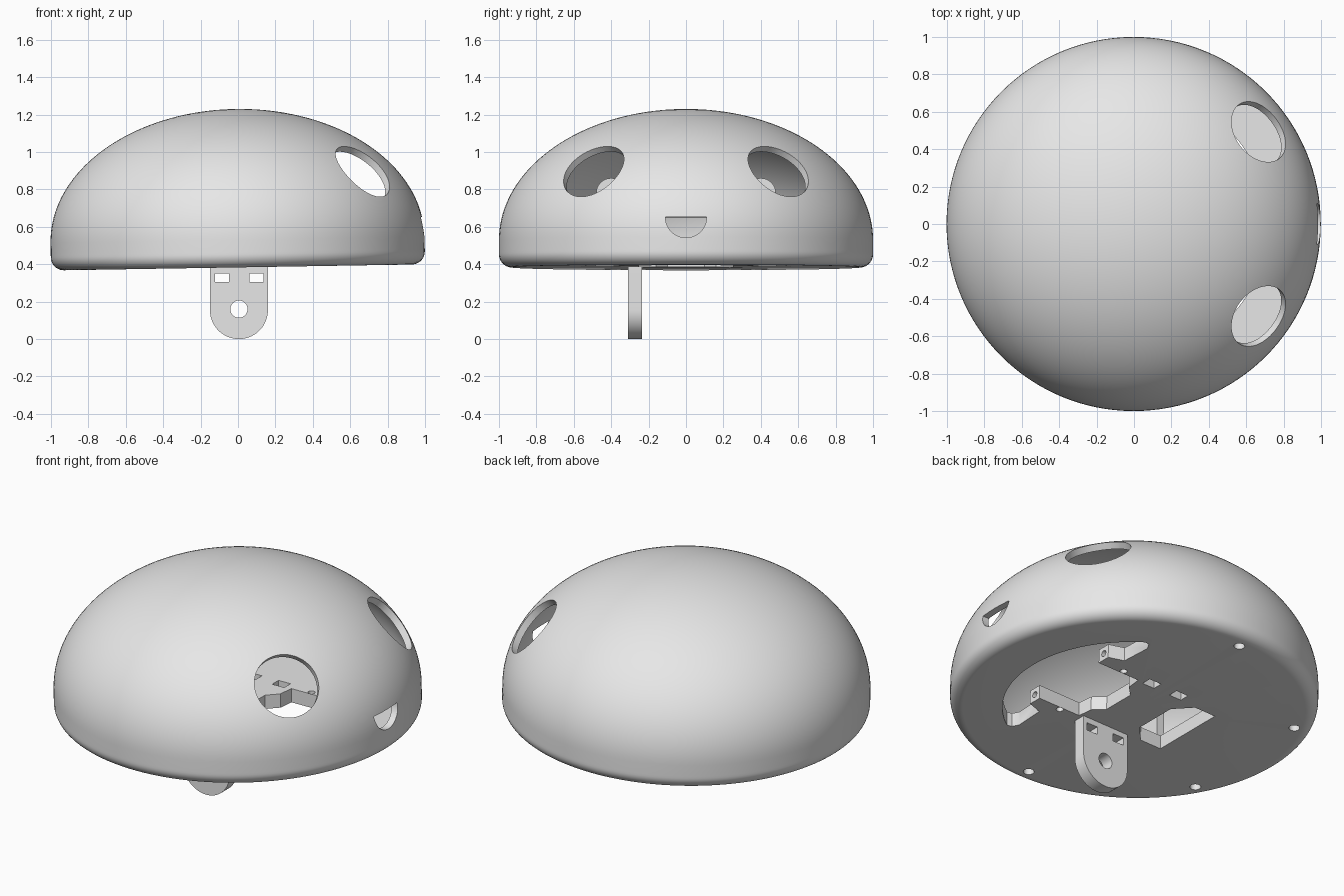
import bpy, bmesh, math
from math import sin, cos, pi, radians
from mathutils import Matrix, Vector

if "Cube" in bpy.data.objects:
    bpy.data.objects.remove(bpy.data.objects["Cube"], do_unlink=True)

grey = bpy.data.materials.new("plain grey")
grey.use_nodes = True
grey.diffuse_color = (0.8, 0.8, 0.8, 1)
grey.node_tree.nodes["Principled BSDF"].inputs["Base Color"].default_value = (0.8, 0.8, 0.8, 1)

FLOOR, SEAM, SPRING, TOP = 0.383, 0.465, 0.53, 1.23
WALL = 0.04


def finish(bm, name):
    bmesh.ops.recalc_face_normals(bm, faces=bm.faces)
    mesh = bpy.data.meshes.new(name)
    bm.to_mesh(mesh)
    bm.free()
    mesh.materials.append(grey)
    obj = bpy.data.objects.new(name, mesh)
    bpy.context.collection.objects.link(obj)
    return obj


def lathe(name, profile, steps=128):
    bm = bmesh.new()
    verts = [bm.verts.new((r, 0, z)) for r, z in profile]
    edges = [bm.edges.new(pair) for pair in zip(verts, verts[1:])]
    bmesh.ops.spin(bm, geom=verts + edges, cent=(0, 0, 0), axis=(0, 0, 1),
                   angle=2 * pi, steps=steps)
    bmesh.ops.remove_doubles(bm, verts=bm.verts, dist=0.0002)
    return finish(bm, name)


def prism(name, outline, depth, matrix=Matrix()):
    """Extrude a flat outline along its local z, then place it."""
    bm = bmesh.new()
    face = bm.faces.new([bm.verts.new((u, v, 0)) for u, v in outline])
    new = bmesh.ops.extrude_face_region(bm, geom=[face])["geom"]
    bmesh.ops.translate(bm, vec=(0, 0, depth),
                        verts=[v for v in new if isinstance(v, bmesh.types.BMVert)])
    bmesh.ops.transform(bm, matrix=matrix, verts=bm.verts)
    return finish(bm, name)


def arc(cx, cy, r, start, end, n):
    return [(cx + r * cos(radians(start + (end - start) * i / n)),
             cy + r * sin(radians(start + (end - start) * i / n))) for i in range(n + 1)]


def box(cx, cy, w, h):
    return [(cx - w / 2, cy - h / 2), (cx + w / 2, cy - h / 2),
            (cx + w / 2, cy + h / 2), (cx - w / 2, cy + h / 2)]


def disc(cx, cy, r, n=32):
    return arc(cx, cy, r, 0, 360, n)[:-1]


def cut(target, cutters):
    for cutter in cutters:
        cutter.hide_render = True
        mod = target.modifiers.new("cut", 'BOOLEAN')
        mod.operation, mod.solver, mod.object = 'DIFFERENCE', 'EXACT', cutter
        bpy.context.view_layer.objects.active = target
        bpy.ops.object.modifier_apply(modifier=mod.name)
        bpy.data.objects.remove(cutter, do_unlink=True)


def smooth(obj):
    bpy.ops.object.select_all(action='DESELECT')
    obj.select_set(True)
    bpy.context.view_layer.objects.active = obj
    bpy.ops.object.shade_smooth_by_angle(angle=radians(30))


def frame(normal, up, origin):
    """Matrix whose local z is normal and local y is close to up."""
    z = Vector(normal).normalized()
    x = Vector(up).cross(z).normalized()
    m = Matrix((x, z.cross(x), z)).transposed().to_4x4()
    m.translation = origin
    return m


# Hollow dome
def dome_curve(r, h, n=40):
    return [(r * sin(pi / 2 * i / n), SPRING + h * cos(pi / 2 * i / n)) for i in range(n + 1)]


rise = TOP - SPRING
outer = dome_curve(1, rise) + [(1, SEAM)]
inner = [(1 - WALL, SEAM)] + dome_curve(1 - WALL, rise - WALL)[::-1]
dome = lathe("dome_shell", outer + inner)

# Round eye holes and half-round mouth slot
holes = []
for side in (1, -1):
    n = Vector((0.58, 0.43 * side, 0.69)).normalized()
    holes.append(prism("eye_cutter", disc(0, 0, 0.18, 64), 0.3,
                       frame(n, (0, 0, 1), Vector((0.685, 0.5 * side, 0.9)) - n * 0.15)))
holes.append(prism("mouth_cutter", arc(0, 0, 0.11, 180, 360, 24), 0.4,
                   frame((1, 0, 0), (0, 0, 1), (0.8, 0, 0.635))))
cut(dome, holes)

# Base plate with a rounded lower rim
rim = [(0.93 + 0.07 * cos(t), FLOOR + 0.07 - 0.07 * sin(t))
       for t in (pi / 2 * i / 10 for i in range(11))]
base = lathe("base_plate", [(0, SEAM), (1, SEAM)] + rim + [(0, FLOOR)])

# Large front opening, mirrored across y
half = [(0.11, 0.10), (0.17, 0.16), (0.18, 0.25), (0.46, 0.25),
        (0.46, 0.33), (0.37, 0.36), (0.36, 0.54), (0.38, 0.58)]
opening = half + arc(0, 0, 0.715, 55, -55, 40) + [(x, -y) for x, y in reversed(half)]
rear = [(-0.38, -0.23), (-0.38, 0.23), (-0.24, 0.23),
        (-0.15, 0.13), (-0.15, -0.13), (-0.24, -0.23)]
below = Matrix.Translation((0, 0, FLOOR - 0.1))
cutters = [prism("opening_cutter", opening, 0.3, below),
           prism("rear_cutter", rear, 0.3, below)]

# Bracket slots, small holes and screw recesses
for x in (-0.09, 0.1):
    cutters.append(prism("slot_cutter", box(x, 0.27, 0.08, 0.06), 0.3, below))
for y in (-0.27, 0.27):
    cutters.append(prism("pin_cutter", disc(0.3, y, 0.02, 16), 0.3, below))
    cutters.append(prism("bolt_cutter", disc(0, 0, 0.018, 16), 0.12,
                         frame((1, 0, 0), (0, 0, 1), (0.38, y * 1.08, 0.424))))
for angle in (90, 152, 208, 270):
    cutters.append(prism("screw_cutter", disc(0.89 * cos(radians(angle)),
                                              0.89 * sin(radians(angle)), 0.03, 20), 0.15, below))
cut(base, cutters)

# Shell leans slightly, with the face end raised
pivot = Matrix.Translation((0, 0, FLOOR))
lean = pivot @ Matrix.Rotation(radians(-0.95), 4, 'Y') @ pivot.inverted()
for part in (dome, base):
    part.data.transform(lean)
    smooth(part)

# Hanging bracket with a pivot hole and two slots
facing = frame((0, -1, 0), (0, 0, 1), (0.005, -0.235, 0))
tab = prism("hanging_bracket", arc(0, 0.155, 0.155, 180, 360, 40) + [(0.155, 0.42), (-0.155, 0.42)],
            0.075, facing)
through = facing @ Matrix.Translation((0, 0, -0.1))
cut(tab, [prism("pivot_cutter", disc(0, 0.16, 0.046), 0.3, through)] +
    [prism("slot_cutter", box(x, 0.328, 0.075, 0.046), 0.3, through) for x in (-0.09, 0.095)])
smooth(tab)

# Round-topped inner supports
for side, label in ((1, "left"), (-1, "right")):
    post = prism(label + "_inner_support",
                 arc(0, 0.78, 0.08, 0, 180, 24) + [(-0.08, 0.44), (0.08, 0.44)], 0.05,
                 frame((1, 0, 0), (0, 0, 1), (-0.48, 0.4 * side, 0)))
    smooth(post)
